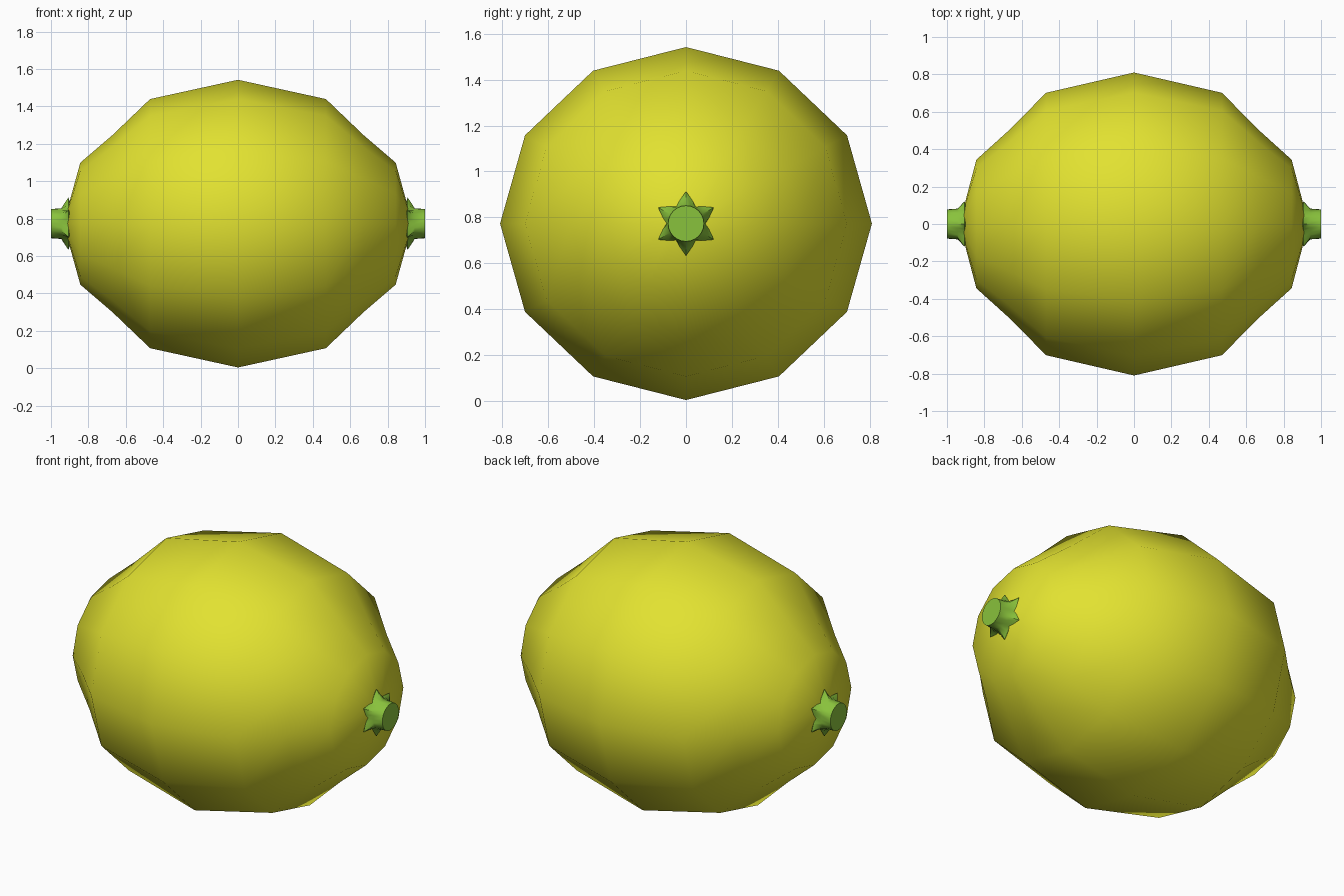
import bpy, bmesh, math

if "Cube" in bpy.data.objects:
    bpy.data.objects.remove(bpy.data.objects["Cube"])

ZC = 0.773          # height of the fruit's long axis
SEG = 12


def material(name, rgb):
    m = bpy.data.materials.new(name)
    m.diffuse_color = (*rgb, 1)
    m.use_nodes = True
    m.node_tree.nodes["Principled BSDF"].inputs["Base Color"].default_value = m.diffuse_color
    return m


def loft(name, rings, mat, pole_start=None, pole_end=None):
    """Skin a list of rings (lists of points), closing ends with a pole point or a flat cap."""
    bm = bmesh.new()
    vr = [[bm.verts.new(p) for p in r] for r in rings]
    n = len(vr[0])
    for a, b in zip(vr, vr[1:]):
        for i in range(n):
            j = (i + 1) % n
            bm.faces.new((a[i], a[j], b[j], b[i]))
    for ring, pole in ((vr[0], pole_start), (vr[-1], pole_end)):
        if pole:
            v = bm.verts.new(pole)
            for i in range(n):
                bm.faces.new((ring[i], ring[(i + 1) % n], v))
        else:
            bm.faces.new(ring)
    bmesh.ops.recalc_face_normals(bm, faces=bm.faces)
    me = bpy.data.meshes.new(name)
    bm.to_mesh(me)
    bm.free()
    me.materials.append(mat)
    ob = bpy.data.objects.new(name, me)
    bpy.context.collection.objects.link(ob)
    bpy.ops.object.select_all(action='DESELECT')
    bpy.context.view_layer.objects.active = ob
    ob.select_set(True)
    return ob


yellow = material("lemon yellow", (0.76, 0.76, 0.03))
green = material("leaf green", (0.25, 0.54, 0.045))

# Fruit body: low-poly lathe around x, slightly wider than tall
half = [(0.47, 0.866), (0.67, 0.617), (0.843, 0.424), (0.91, 0.11)]
profile = [(-x, r) for x, r in reversed(half)] + [(0, 1)] + half
rings = [[(x, 0.81 * r * math.sin(2 * math.pi * i / SEG),
           ZC + 0.769 * r * math.cos(2 * math.pi * i / SEG)) for i in range(SEG)]
         for x, r in profile]
loft("fruit_body", rings, yellow, (-0.92, 0, ZC), (0.92, 0, ZC))
bpy.ops.object.shade_smooth()

# Star-shaped green stubs at both ends: round stem flaring into six points
star = [0.14, 0.105, 0.085, 0.105]
for side, name in ((1, "stem_right"), (-1, "stem_left")):
    rings = []
    for x, radii in ((0.88, [0.07]), (0.907, star), (0.945, [0.082]), (1.0, [0.078])):
        rings.append([(side * x,
                       radii[i % len(radii)] * math.sin(math.pi * i / 12),
                       ZC + radii[i % len(radii)] * math.cos(math.pi * i / 12))
                      for i in range(24)])
    loft(name, rings, green)
    bpy.ops.object.shade_smooth_by_angle(angle=math.radians(50))
